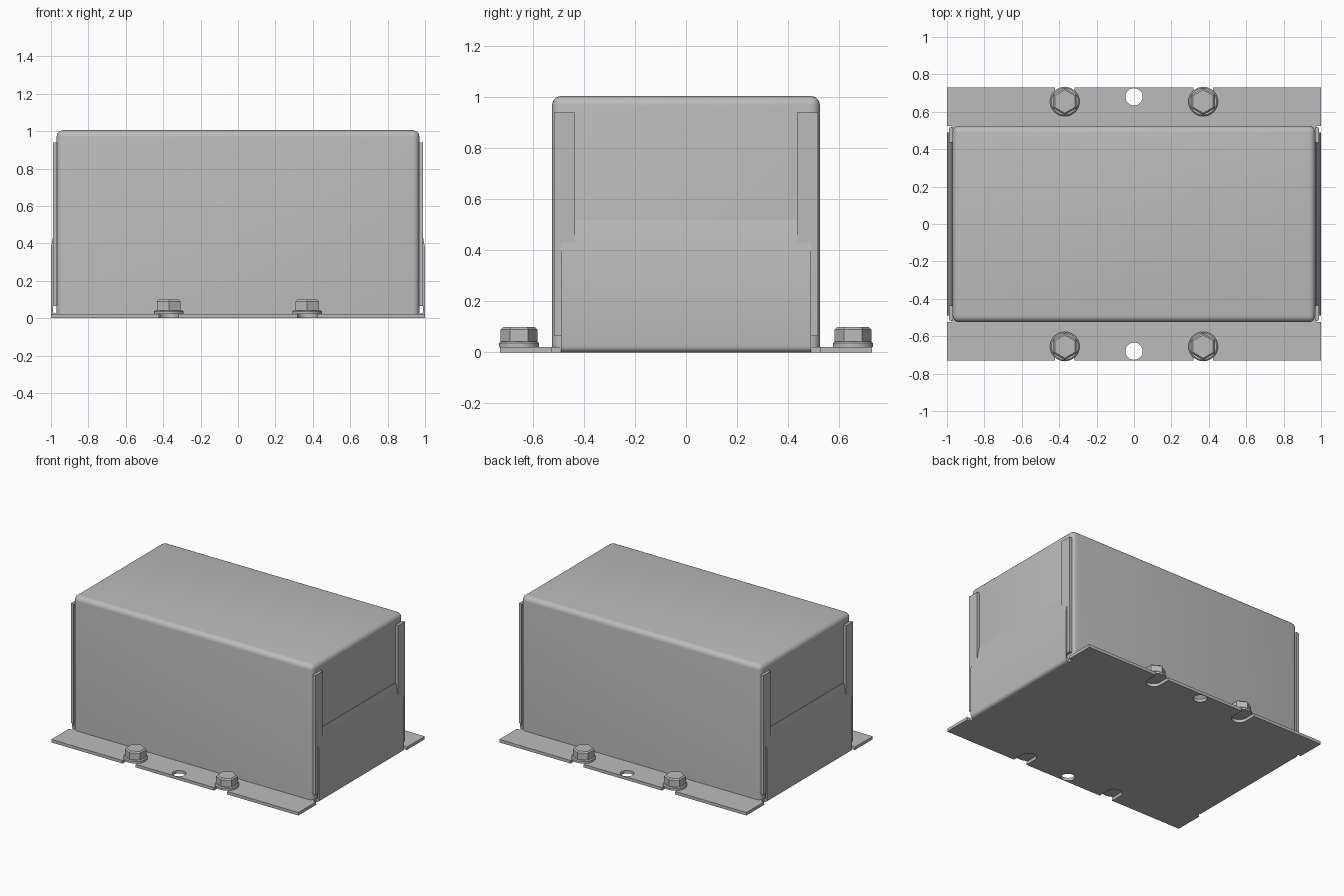
import bpy
import bmesh
from math import sin, cos, pi, radians
from mathutils import Matrix

if "Cube" in bpy.data.objects:
    bpy.data.objects.remove(bpy.data.objects["Cube"], do_unlink=True)

steel = bpy.data.materials.new("grey_steel")
steel.use_nodes = True
GREY = (0.5, 0.5, 0.5, 1)
steel.diffuse_color = GREY
steel.node_tree.nodes["Principled BSDF"].inputs["Base Color"].default_value = GREY


def finish(name, bm, smooth=True):
    bmesh.ops.recalc_face_normals(bm, faces=bm.faces)
    mesh = bpy.data.meshes.new(name)
    bm.to_mesh(mesh)
    bm.free()
    mesh.materials.append(steel)
    obj = bpy.data.objects.new(name, mesh)
    bpy.context.collection.objects.link(obj)
    select(obj)
    if smooth:
        bpy.ops.object.shade_smooth_by_angle(angle=radians(30))
    return obj


def select(obj):
    bpy.ops.object.select_all(action='DESELECT')
    obj.select_set(True)
    bpy.context.view_layer.objects.active = obj


def box(x0, x1, y0, y1, z0, z1):
    bm = bmesh.new()
    bmesh.ops.create_cube(bm, size=1)
    bmesh.ops.scale(bm, vec=(x1 - x0, y1 - y0, z1 - z0), verts=bm.verts)
    bmesh.ops.translate(bm, vec=((x0 + x1) / 2, (y0 + y1) / 2, (z0 + z1) / 2), verts=bm.verts)
    return bm


def arc(cx, cy, r, a0, a1, n):
    return [(cx + r * cos(a0 + (a1 - a0) * i / n), cy + r * sin(a0 + (a1 - a0) * i / n))
            for i in range(n + 1)]


# Cover: open edge down, the other edges rounded
bm = box(-0.97, 0.97, -0.525, 0.525, 0.02, 1.005)
edges = [e for e in bm.edges if max(v.co.z for v in e.verts) > 0.5]
bmesh.ops.bevel(bm, geom=edges, offset=0.036, segments=5, profile=0.5, affect='EDGES')
finish("cover", bm)

# Base plate: flat outline with open bolt slots and a round hole in each flange
PLATE = 0.022
BOLT_X, BOLT_Y, SLOT_R = 0.37, 0.655, 0.053
side = [(0.975, 0), (0.975, 0.525), (1, 0.525), (1, 0.73)]
for sx in (BOLT_X, -BOLT_X):
    side += [(sx + SLOT_R, 0.73)] + arc(sx, 0.645, SLOT_R, 0, -pi, 12) + [(sx - SLOT_R, 0.73)]
side += [(-1, 0.73), (-1, 0.525), (-0.975, 0.525), (-0.975, 0)]
outline = side[:-1] + [(-x, -y) for x, y in side[:-1]]
holes = [arc(0, y, 0.046, 0, 2 * pi, 32)[:-1] for y in (-0.68, 0.68)]
curve = bpy.data.curves.new("base_plate", 'CURVE')
curve.dimensions = '2D'
curve.fill_mode = 'BOTH'
curve.extrude = PLATE / 2
for loop in [outline] + holes:
    spline = curve.splines.new('POLY')
    spline.points.add(len(loop) - 1)
    for p, (x, y) in zip(spline.points, loop):
        p.co = (x, y, 0, 1)
    spline.use_cyclic_u = True
curve.materials.append(steel)
plate = bpy.data.objects.new("base_plate", curve)
plate.location.z = PLATE / 2
bpy.context.collection.objects.link(plate)
select(plate)
bpy.ops.object.convert(target='MESH')
bpy.ops.object.shade_smooth_by_angle(angle=radians(30))

# Bent side flaps of the base, and the folded tabs of the cover
profile = arc(0.975, 0.025, 0.025, -pi / 2, 0, 6) + [
    (1, 0.375), (0.973, 0.52), (0.96, 0.52), (0.988, 0.37), (0.988, 0.03), (0.97, PLATE)]
for label, s in (("left", 1), ("right", -1)):
    bm = bmesh.new()
    face = bm.faces.new([bm.verts.new((s * x, -0.49, z)) for x, z in profile])
    new = bmesh.ops.extrude_face_region(bm, geom=[face])["geom"]
    bmesh.ops.translate(bm, vec=(0, 0.98, 0),
                        verts=[v for v in new if isinstance(v, bmesh.types.BMVert)])
    finish(label + "_base_flap", bm)
    for end, t in (("back", 1), ("front", -1)):
        xs = sorted((s * 0.968, s * 0.99))
        ys = sorted((t * 0.435, t * 0.517))
        finish(label + "_" + end + "_cover_tab", box(*xs, *ys, 0.065, 0.94), smooth=False)


# Flanged hexagon bolts
def disc(bm, r0, r1, z0, z1, sides, turn=0):
    place = Matrix.Translation((0, 0, (z0 + z1) / 2)) @ Matrix.Rotation(turn, 4, 'Z')
    bmesh.ops.create_cone(bm, cap_ends=True, segments=sides, radius1=r0, radius2=r1,
                          depth=z1 - z0, matrix=place)


HEX = radians(30)
for end, t in (("back", 1), ("front", -1)):
    for label, s in (("left", 1), ("right", -1)):
        bm = bmesh.new()
        disc(bm, 0.079, 0.079, PLATE, 0.036, 32)
        disc(bm, 0.079, 0.072, 0.036, 0.042, 32)
        corner = 0.0 if abs(cos(HEX * 3)) > 0.5 else HEX
        disc(bm, 0.072, 0.072, 0.04, 0.09, 6, corner - HEX)
        disc(bm, 0.072, 0.062, 0.09, 0.1, 6, corner - HEX)
        bmesh.ops.translate(bm, vec=(s * BOLT_X, t * BOLT_Y, 0), verts=bm.verts)
        finish(end + "_" + label + "_bolt", bm)
